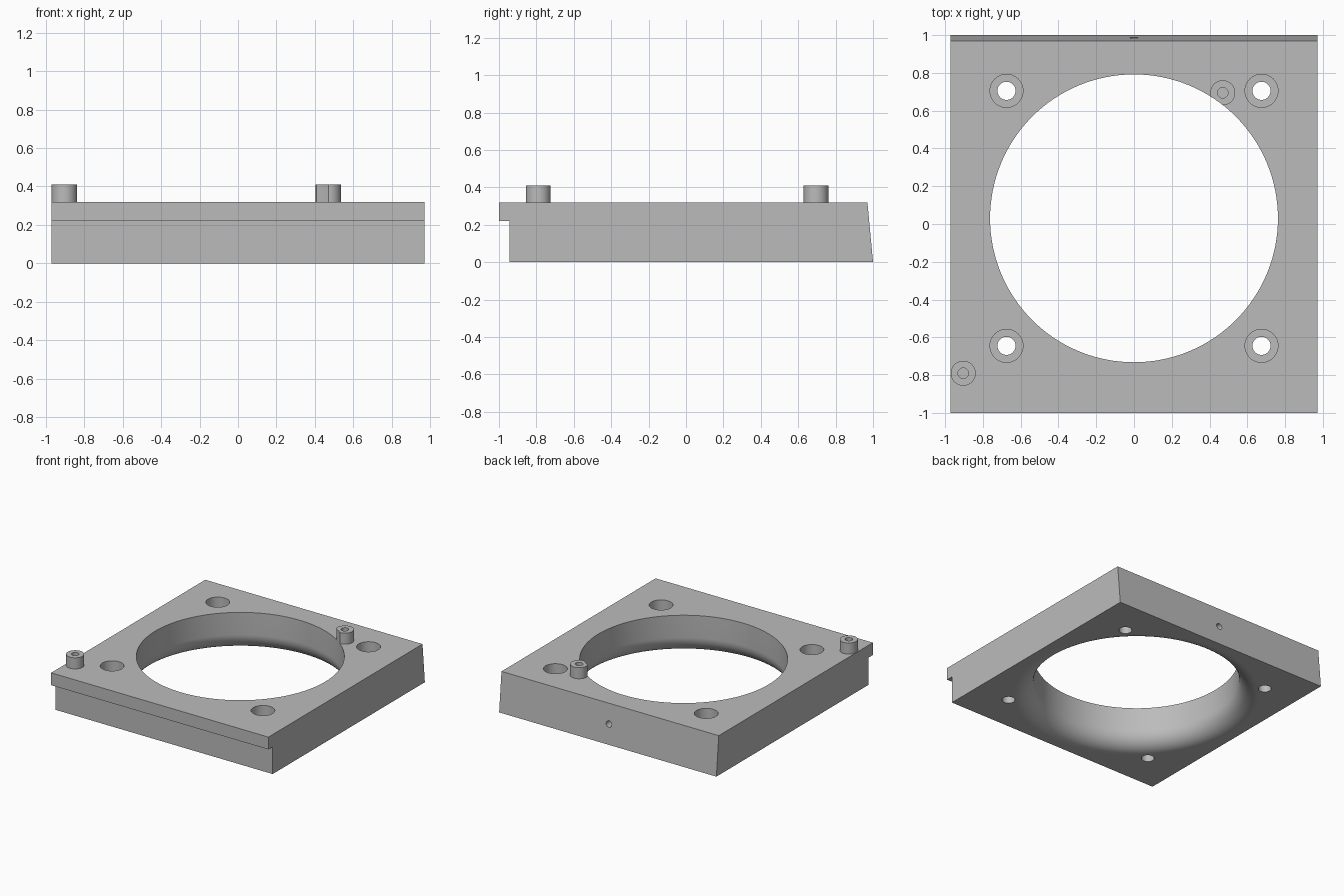
import bpy, bmesh
from math import sin, cos, pi, radians
from mathutils import Matrix, Vector

if "Cube" in bpy.data.objects:
    bpy.data.objects.remove(bpy.data.objects["Cube"])

# Material
grey = bpy.data.materials.new("plain grey")
grey.use_nodes = True
colour = (0.5, 0.5, 0.5, 1)
grey.diffuse_color = colour
grey.node_tree.nodes["Principled BSDF"].inputs["Base Color"].default_value = colour

HALF_X, TOP = 0.972, 0.32
RING_Y, RING_R, FILLET = 0.03, 0.762, 0.14


def finish(bm, name):
    bmesh.ops.recalc_face_normals(bm, faces=bm.faces)
    mesh = bpy.data.meshes.new(name)
    bm.to_mesh(mesh)
    bm.free()
    mesh.materials.append(grey)
    ob = bpy.data.objects.new(name, mesh)
    bpy.context.collection.objects.link(ob)
    return ob


def rod(name, x, y, z0, z1, r, segments=48):
    bm = bmesh.new()
    bmesh.ops.create_cone(bm, cap_ends=True, segments=segments, radius1=r, radius2=r,
                          depth=z1 - z0, matrix=Matrix.Translation((x, y, (z0 + z1) / 2)))
    return finish(bm, name)


def lathe(name, profile, y, segments=128):
    bm = bmesh.new()
    rings = [[bm.verts.new((r * cos(2 * pi * i / segments), y + r * sin(2 * pi * i / segments), z))
              for i in range(segments)] for r, z in profile]
    for low, high in zip(rings, rings[1:]):
        for i in range(segments):
            j = (i + 1) % segments
            bm.faces.new((low[i], low[j], high[j], high[i]))
    bm.faces.new(rings[0])
    bm.faces.new(rings[-1])
    return finish(bm, name)


def combine(target, tool, operation):
    mod = target.modifiers.new(operation, "BOOLEAN")
    mod.operation, mod.object, mod.solver = operation, tool, "EXACT"
    bpy.context.view_layer.objects.active = target
    bpy.ops.object.modifier_apply(modifier=mod.name)
    bpy.data.objects.remove(tool)


# Plate: side profile with front lip and slanted back, extruded across
side = [(-0.945, 0), (1, 0), (0.97, TOP), (-1, TOP), (-1, 0.22), (-0.945, 0.22)]
bm = bmesh.new()
face = bm.faces.new([bm.verts.new((-HALF_X, y, z)) for y, z in side])
new = bmesh.ops.extrude_face_region(bm, geom=[face])["geom"]
bmesh.ops.translate(bm, vec=Vector((2 * HALF_X, 0, 0)),
                    verts=[v for v in new if isinstance(v, bmesh.types.BMVert)])
plate = finish(bm, "mounting_plate")

# Locating pegs
pegs = [(0.47, 0.695), (-0.904, -0.79)]
for x, y in pegs:
    combine(plate, rod("peg", x, y, 0.27, 0.41, 0.066), "UNION")

# Large opening, rounded outwards at the underside
steps = 16
arc = [(RING_R + FILLET * (1 - cos(a)), FILLET * (1 - sin(a)))
       for a in (pi / 2 * (1 - i / steps) for i in range(steps + 1))]
profile = [(RING_R + FILLET, -0.1)] + arc + [(RING_R, 0.6)]
combine(plate, lathe("opening_cutter", profile, RING_Y), "DIFFERENCE")

# Peg bores
for x, y in pegs:
    combine(plate, rod("bore_cutter", x, y, 0.26, 0.6, 0.028, 32), "DIFFERENCE")

# Counterbored screw holes
for x in (-0.675, 0.675):
    for y in (-0.645, 0.705):
        combine(plate, rod("counterbore_cutter", x, y, 0.12, 0.6, 0.0875), "DIFFERENCE")
        combine(plate, rod("screw_hole_cutter", x, y, -0.1, 0.2, 0.048, 32), "DIFFERENCE")

# Small blind hole in the back edge
drill = rod("back_hole_cutter", 0, 0, -0.1, 0.1, 0.025, 32)
drill.data.transform(Matrix.Translation((0, 0.985, 0.16)) @ Matrix.Rotation(radians(90), 4, "X"))
combine(plate, drill, "DIFFERENCE")

# Smooth round walls, keep level faces flat
bpy.ops.object.select_all(action="DESELECT")
plate.select_set(True)
bpy.context.view_layer.objects.active = plate
bpy.ops.object.shade_smooth_by_angle(angle=radians(30))
for p in plate.data.polygons:
    if abs(p.normal.z) > 0.9999:
        p.use_smooth = False
